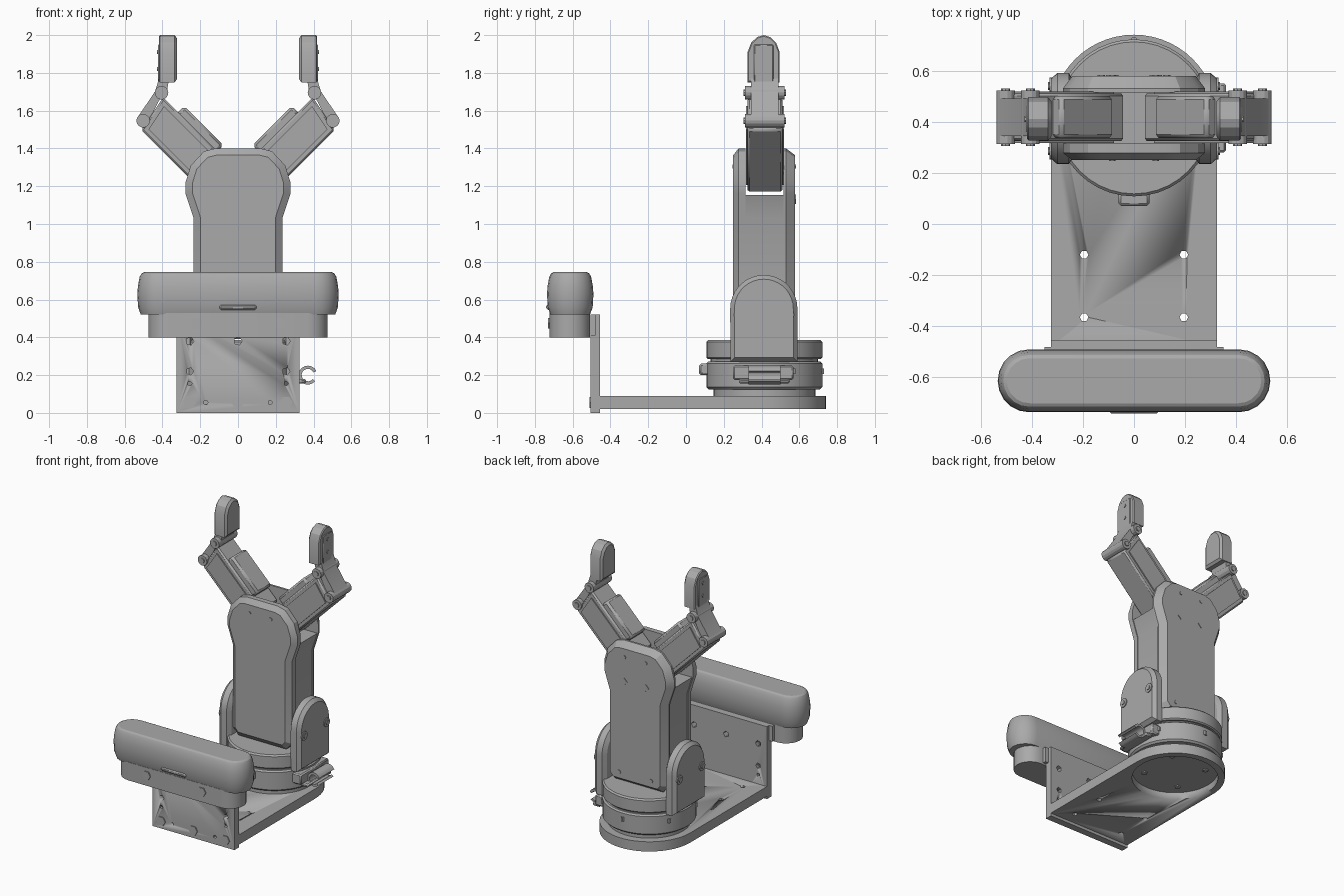
import bpy, bmesh, math
from mathutils import Vector

if "Cube" in bpy.data.objects:
    bpy.data.objects.remove(bpy.data.objects["Cube"])

grey = bpy.data.materials.new("machine_grey")
grey.use_nodes = True
grey.diffuse_color = (0.4, 0.4, 0.4, 1)
grey.node_tree.nodes["Principled BSDF"].inputs["Base Color"].default_value = (0.4, 0.4, 0.4, 1)

# Maps profile coordinates (p, q) and depth d to space, by extrusion axis
PLACE = {"x": lambda p, q, d: (d, p, q),
         "y": lambda p, q, d: (p, d, q),
         "z": lambda p, q, d: (p, q, d)}


def inset(pts, dist):
    """Offset a closed outline inwards by dist."""
    v = [Vector(p) for p in pts]
    n = len(v)
    area = sum(v[i - 1].x * v[i].y - v[i].x * v[i - 1].y for i in range(n))
    s = math.copysign(dist, area)
    out = []
    for i in range(n):
        a, b = (v[i] - v[i - 1]).normalized(), (v[(i + 1) % n] - v[i]).normalized()
        na, nb = Vector((-a.y, a.x)), Vector((-b.y, b.x))
        out.append(tuple(v[i] + (na + nb) * s / (1 + na.dot(nb))))
    return out


def loft(name, pts, axis, levels, mirror=False, bevel=0):
    """Skin one outline through (depth, inset) levels and cap both ends."""
    bm = bmesh.new()
    rings = [[bm.verts.new(PLACE[axis](p, q, d)) for p, q in (inset(pts, i) if i else pts)]
             for d, i in levels]
    n = len(pts)
    bm.faces.new(rings[0])
    bm.faces.new(rings[-1])
    for lo, hi in zip(rings, rings[1:]):
        for k in range(n):
            bm.faces.new((lo[k], lo[(k + 1) % n], hi[(k + 1) % n], hi[k]))
    bmesh.ops.recalc_face_normals(bm, faces=bm.faces)
    me = bpy.data.meshes.new(name)
    bm.to_mesh(me)
    bm.free()
    me.materials.append(grey)
    ob = bpy.data.objects.new(name, me)
    bpy.context.collection.objects.link(ob)
    bpy.ops.object.select_all(action="DESELECT")
    bpy.context.view_layer.objects.active = ob
    ob.select_set(True)
    bpy.ops.object.shade_smooth_by_angle(angle=math.radians(25))
    if bevel:
        m = ob.modifiers.new("bevel", "BEVEL")
        m.width, m.segments = bevel, 1
    if mirror:
        ob.modifiers.new("mirror", "MIRROR")
    return ob


def prism(name, pts, axis, a, b, **kw):
    return loft(name, pts, axis, [(a, 0), (b, 0)], **kw)


def rect(p0, p1, q0, q1):
    return [(p0, q0), (p1, q0), (p1, q1), (p0, q1)]


def arc(cp, cq, r, a0, a1, n):
    return [(cp + r * math.cos(math.radians(a0 + (a1 - a0) * i / n)),
             cq + r * math.sin(math.radians(a0 + (a1 - a0) * i / n))) for i in range(n + 1)]


def disc(cp, cq, r, n=40):
    return arc(cp, cq, r, 0, 360, n)[:-1]


def stadium(half, r, cy):
    return arc(half - r, cy, r, -90, 90, 10) + arc(r - half, cy, r, 90, 270, 10)


def cut(target, pts, axis, a, b):
    """Carve an extruded outline out of target."""
    tool = prism("cutter", pts, axis, a, b)
    tool.hide_render = True
    m = target.modifiers.new("cut", "BOOLEAN")
    m.object, m.operation, m.solver = tool, "DIFFERENCE", "EXACT"
    bpy.context.view_layer.objects.active = target
    bpy.ops.object.modifier_apply(modifier=m.name)
    bpy.data.objects.remove(tool)


CY = 0.415  # turntable centre

# Base plate with round back, recess underneath and four holes
base = prism("base_plate", [(-0.325, -0.48), (0.325, -0.48)] + arc(0, CY, 0.325, 0, 180, 28),
             "z", 0.02, 0.09)
cut(base, disc(0, CY, 0.28), "z", -0.1, 0.07)
for x in (-0.195, 0.195):
    for y in (-0.365, -0.12):
        cut(base, disc(x, y, 0.017, 6), "z", -0.1, 0.2)
for i in range(4):
    a = math.radians(45 + 90 * i)
    prism("recess_screw", disc(0.2 * math.cos(a), CY + 0.2 * math.sin(a), 0.02, 6), "z", 0.062, 0.072)

# Upright front plate with holes and screws
front = prism("front_plate", rect(-0.325, 0.325, 0, 0.52), "y", -0.505, -0.455)
prism("front_plate_top", rect(-0.35, 0.35, 0.41, 0.52), "y", -0.505, -0.48)
for x, z, r in ((-0.255, 0.22, 0.02), (0.255, 0.22, 0.02), (-0.255, 0.38, 0.022), (0, 0.38, 0.022),
                (0.255, 0.38, 0.022), (-0.17, 0.055, 0.012), (0.17, 0.055, 0.012),
                (-0.255, 0.155, 0.012), (0.255, 0.155, 0.012)):
    cut(front, disc(x, z, r, 5), "y", -0.6, -0.4)
for x in (-0.255, 0, 0.255):
    prism("plate_screw", disc(x, 0.055, 0.034, 6), "y", -0.512, -0.45)

# Front bumper: lower carrier and rounded pad
prism("bumper_carrier", stadium(0.475, 0.108, -0.615), "z", 0.40, 0.53)
loft("bumper_pad", stadium(0.533, 0.123, -0.613), "z",
     [(0.52, 0.018), (0.56, 0.004), (0.63, 0), (0.67, 0.003), (0.72, 0.012), (0.738, 0.022), (0.745, 0.035)])
prism("bumper_slot", rect(-0.1, 0.1, 0.545, 0.575), "y", -0.74, -0.7, bevel=0.01)
for x in (-0.22, 0.22):
    prism("carrier_screw", disc(x, 0.475, 0.033, 6), "y", -0.73, -0.7)

# Turntable rings
loft("turntable_foot", disc(0, CY, 0.27), "z", [(0.08, 0), (0.14, 0)])
loft("turntable_lower", disc(0, CY, 0.307), "z", [(0.125, 0.012), (0.137, 0), (0.262, 0), (0.272, 0.01)])
loft("turntable_gap", disc(0, CY, 0.285), "z", [(0.26, 0), (0.295, 0)])
loft("turntable_upper", disc(0, CY, 0.307), "z", [(0.285, 0.008), (0.293, 0), (0.375, 0), (0.385, 0.01)])
prism("front_nose", rect(-0.06, 0.06, 0.2, 0.262), "y", 0.07, 0.13, bevel=0.01)
for a in range(0, 360, 60):
    x, y = 0.303 * math.cos(math.radians(a + 30)), CY + 0.303 * math.sin(math.radians(a + 30))
    if abs(x) < 0.27:
        prism("ring_stud", disc(x, y, 0.014, 6), "z", 0.205, 0.235)

# Cable hook on the left side
prism("hook_base", rect(0.25, 0.57, 0.175, 0.25), "x", 0.25, 0.325, bevel=0.008)
prism("hook_bar", rect(0.28, 0.55, 0.155, 0.18), "x", 0.30, 0.36, bevel=0.008)
prism("cable_hook", arc(0.37, 0.2, 0.05, 25, 320, 14) + arc(0.37, 0.2, 0.033, 320, 25, 14),
      "y", 0.33, 0.50)
for y in (0.355, 0.465):
    prism("hook_screw", disc(y, 0.2, 0.022, 6), "x", 0.32, 0.333)

# Shoulder cheeks on both sides of the arm
cheek = [(0.235, 0.27), (0.59, 0.27)] + arc(0.412, 0.552, 0.178, 0, 180, 18)
loft("shoulder_cheek", cheek, "x", [(0.235, 0.03), (0.255, 0), (0.30, 0), (0.325, 0.022)], mirror=True)
for y in (0.285, 0.54):
    prism("cheek_screw", disc(y, 0.52, 0.032, 12), "x", 0.3, 0.331, mirror=True)
    prism("cheek_screw_head", disc(y, 0.52, 0.016, 6), "x", 0.3, 0.336, mirror=True)

# Arm body: core with chamfered front and back covers
side = [(0.19, 0.39), (0.235, 0.44), (0.235, 1.03), (0.278, 1.16), (0.278, 1.22),
        (0.25, 1.31), (0.18, 1.385), (0.12, 1.4)]
outline = side + [(-x, z) for x, z in reversed(side)]
core = side[:4] + [(-x, z) for x, z in reversed(side[:4])]
prism("arm_core", inset(core, 0.006), "y", 0.29, 0.53)
loft("arm_front_cover", outline, "y", [(0.25, 0.036), (0.278, 0), (0.315, 0)])
loft("arm_back_cover", outline, "y", [(0.515, 0), (0.53, 0), (0.578, 0.036)])
for x in (-0.085, 0.085):
    prism("cover_screw_front", disc(x, 1.305, 0.013, 6), "y", 0.246, 0.26)
    prism("cover_screw_back", disc(x, 1.305, 0.013, 6), "y", 0.57, 0.582)
    prism("cover_bolt_back", disc(x, 1.13, 0.025, 4), "y", 0.57, 0.582)
    prism("cover_foot_screw", disc(x * 1.5, 0.47, 0.015, 6), "y", 0.57, 0.582)


# Gripper fingers, drawn along a 45 degree slope and mirrored
def slope(pts):
    k = math.sqrt(0.5)
    return [(0.265 + k * (u - v), 1.25 + k * (u + v)) for u, v in pts]


link = slope([(-0.12, 0), (0.35, 0), (0.39, 0.205), (-0.12, 0.205)])
prism("finger_link", link, "y", 0.325, 0.51, mirror=True, bevel=0.01)
prism("finger_link_side", inset(link, 0.03), "y", 0.317, 0.518, mirror=True)
loft("finger_pad", slope(rect(-0.015, 0.275, 0.336, 0.5)), "y", [(0.4, 0), (0.41, 0)]).hide_render = True
bpy.data.objects.remove(bpy.data.objects["finger_pad"])
prism("finger_pad", slope(rect(-0.015, 0.278, 0.19, 0.252)), "y", 0.336, 0.5, mirror=True, bevel=0.014)
for x, z in ((0.502, 1.547), (0.405, 1.695)):
    prism("finger_knuckle", disc(x, z, 0.036, 14), "y", 0.312, 0.522, mirror=True)
    prism("knuckle_pin", disc(x, z, 0.018, 8), "y", 0.305, 0.529, mirror=True)
prism("finger_linkage", [(0.48, 1.53), (0.525, 1.53), (0.535, 1.56), (0.44, 1.70), (0.418, 1.77),
                         (0.365, 1.77), (0.378, 1.69), (0.42, 1.65)], "y", 0.345, 0.49, mirror=True)
tip = [(0.326, 1.75), (0.496, 1.75), (0.496, 1.91), (0.477, 1.96), (0.445, 1.99),
       (0.411, 2.0), (0.377, 1.99), (0.345, 1.96), (0.326, 1.91)]
loft("fingertip", tip, "x", [(0.323, 0.016), (0.336, 0), (0.412, 0), (0.418, 0.006)], mirror=True)
prism("fingertip_plate", rect(0.36, 0.462, 1.74, 1.95), "x", 0.41, 0.423, mirror=True, bevel=0.004)
for z in (1.82, 1.91):
    prism("fingertip_screw", disc(0.411, z, 0.012, 6), "x", 0.41, 0.428, mirror=True)
